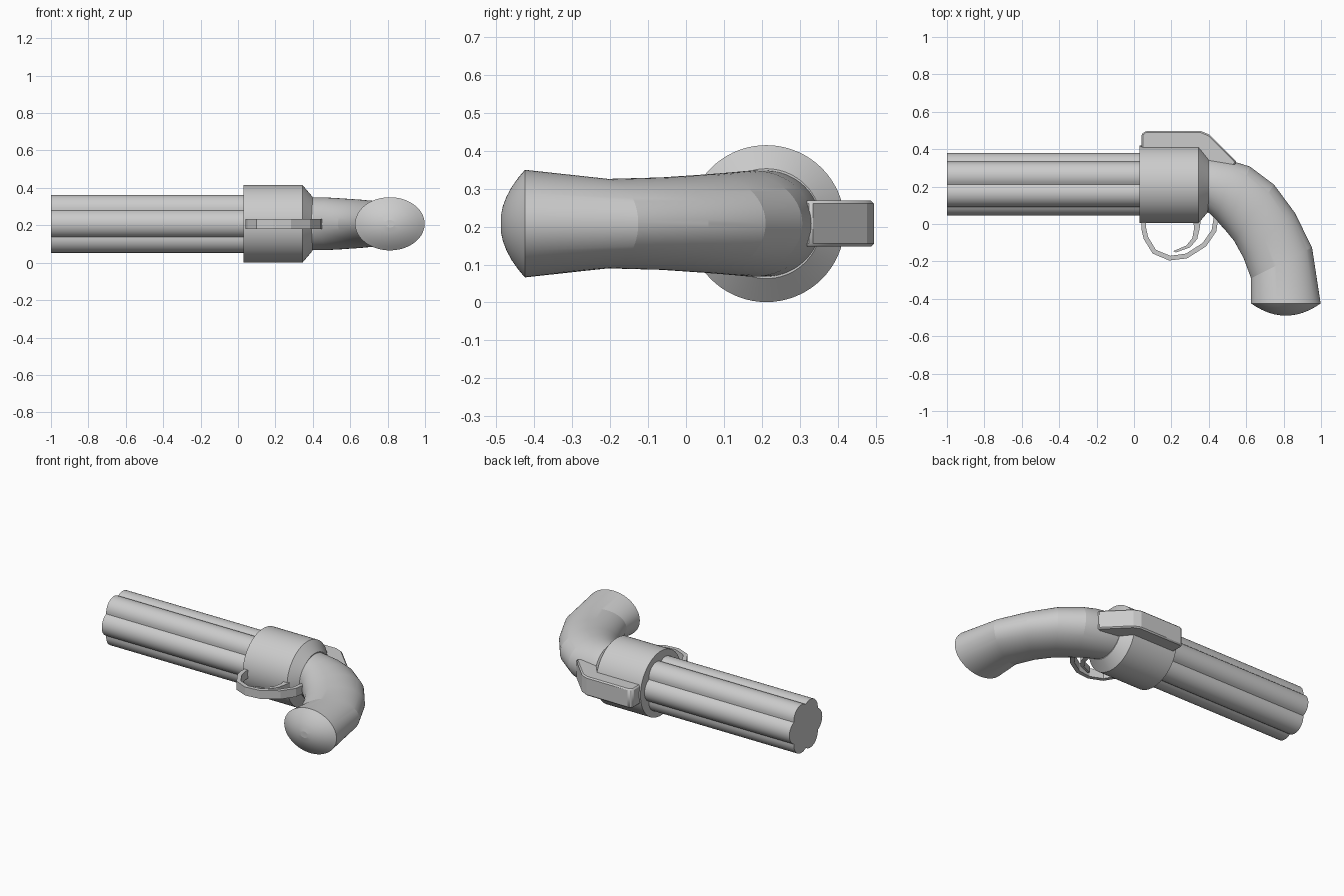
import bpy, bmesh
from math import sin, cos, pi, radians, sqrt
from mathutils import Vector

if "Cube" in bpy.data.objects:
    bpy.data.objects.remove(bpy.data.objects["Cube"], do_unlink=True)

AXIS_Y, AXIS_Z = 0.212, 0.208
SEGMENTS = 72


def loft(name, rings, smooth_angle=10):
    """Skin a list of equal-length point rings and cap both ends."""
    bm = bmesh.new()
    loops = [[bm.verts.new(p) for p in ring] for ring in rings]
    n = len(loops[0])
    for a, b in zip(loops, loops[1:]):
        for i in range(n):
            j = (i + 1) % n
            bm.faces.new((a[i], a[j], b[j], b[i]))
    bm.faces.new(loops[0])
    bm.faces.new(loops[-1])
    bmesh.ops.recalc_face_normals(bm, faces=bm.faces)
    mesh = bpy.data.meshes.new(name)
    bm.to_mesh(mesh)
    bm.free()
    obj = bpy.data.objects.new(name, mesh)
    bpy.context.collection.objects.link(obj)
    bpy.ops.object.select_all(action='DESELECT')
    bpy.context.view_layer.objects.active = obj
    obj.select_set(True)
    bpy.ops.object.shade_smooth_by_angle(angle=radians(smooth_angle))
    return obj


def round_ring(x, radius_at):
    """Closed ring around the barrel axis; radius_at gives radius by angle."""
    ring = []
    for i in range(SEGMENTS):
        t = 2 * pi * i / SEGMENTS
        r = radius_at(t)
        ring.append((x, AXIS_Y + r * cos(t), AXIS_Z + r * sin(t)))
    return ring


def ellipse_ring(outer, inner, half_z):
    """Elliptical ring spanning two points of the plan outline."""
    a, b = Vector((*outer, AXIS_Z)), Vector((*inner, AXIS_Z))
    mid, arm = (a + b) / 2, (a - b) / 2
    up = Vector((0, 0, half_z))
    return [mid + arm * cos(2 * pi * i / SEGMENTS) + up * sin(2 * pi * i / SEGMENTS)
            for i in range(SEGMENTS)]


def plate(name, outline, half_z, smooth_angle=10):
    """Extrude a plan outline symmetrically in height."""
    return loft(name, [[(x, y, AXIS_Z + s * half_z) for x, y in outline]
                       for s in (-1, 1)], smooth_angle)


# Six fused barrels as one lobed extrusion
def lobed(t, spread=0.09, radius=0.077):
    d = (t + pi / 6) % (pi / 3) - pi / 6
    return spread * cos(d) + sqrt(radius ** 2 - (spread * sin(d)) ** 2)


loft("barrel_cluster", [round_ring(x, lobed) for x in (-1.0, 0.1)], 20)

# Cylinder housing with a chamfered rear
housing = [(0.03, 0.207), (0.345, 0.207), (0.398, 0.145)]
loft("housing", [round_ring(x, lambda t, r=r: r) for x, r in housing])

# Curved grip with a domed butt
grip = [((0.36, 0.355), (0.36, 0.07), 0.138),
        ((0.40, 0.355), (0.40, 0.06), 0.14),
        ((0.53, 0.335), (0.44, 0.02), 0.14),
        ((0.62, 0.307), (0.49, -0.035), 0.136),
        ((0.749, 0.21), (0.535, -0.09), 0.13),
        ((0.86, 0.06), (0.585, -0.18), 0.122),
        ((0.952, -0.126), (0.626, -0.29), 0.118),
        ((0.998, -0.425), (0.626, -0.425), 0.142)]
for s in (0.85, 0.68, 0.5, 0.32, 0.14):
    y = -0.425 - 0.065 * (1 - s * s)
    grip.append(((0.812 + 0.186 * s, y), (0.812 - 0.186 * s, y), 0.142 * s))
loft("grip", [ellipse_ring(*section) for section in grip])

# Hammer bar running along the housing into the grip
hammer = plate("hammer_bar", [(0.04, 0.33), (0.04, 0.48), (0.06, 0.496), (0.36, 0.496),
                              (0.405, 0.477), (0.55, 0.33), (0.50, 0.28)], 0.061)
bevel = hammer.modifiers.new("soft_edges", 'BEVEL')
bevel.width = 0.008
bevel.segments = 1

# Trigger guard: a faceted band
outer = [(0.04, 0.05), (0.04, -0.03), (0.052, -0.08), (0.10, -0.158), (0.187, -0.195),
         (0.283, -0.184), (0.385, -0.12), (0.44, -0.04), (0.455, 0.06)]
centre = Vector((0.245, 0.02))
inner = []
for p in outer:
    offset = Vector(p) - centre
    inner.append(tuple(centre + offset * (1 - 0.026 / offset.length)))
plate("trigger_guard", outer + inner[::-1], 0.027)

# Trigger: a tapering hook
plate("trigger", [(0.31, 0.05), (0.322, -0.02), (0.312, -0.075), (0.28, -0.115),
                  (0.21, -0.145), (0.225, -0.152), (0.30, -0.125), (0.338, -0.08),
                  (0.352, -0.02), (0.36, 0.05)], 0.02)
